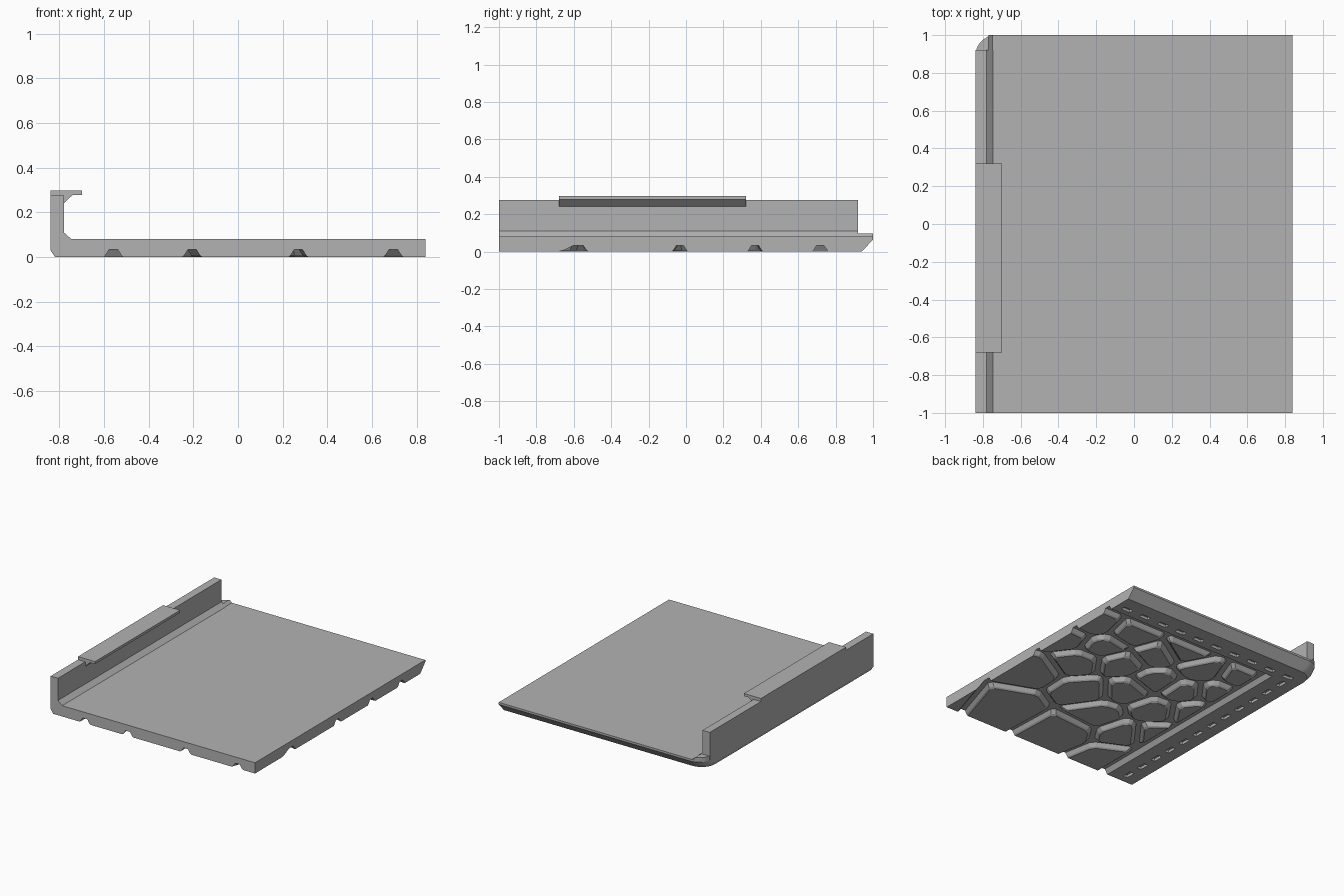
import bpy, bmesh, math
from mathutils import Vector

if "Cube" in bpy.data.objects:
    bpy.data.objects.remove(bpy.data.objects["Cube"])

grey = bpy.data.materials.new("plain_grey")
grey.diffuse_color = (0.45, 0.45, 0.45, 1)
grey.use_nodes = True
grey.node_tree.nodes["Principled BSDF"].inputs["Base Color"].default_value = grey.diffuse_color

FLOOR, TOP = 0.034, 0.08        # groove floor and tray top heights


def finish(name, bm):
    bmesh.ops.recalc_face_normals(bm, faces=bm.faces)
    mesh = bpy.data.meshes.new(name)
    bm.to_mesh(mesh)
    bm.free()
    mesh.materials.append(grey)
    obj = bpy.data.objects.new(name, mesh)
    bpy.context.collection.objects.link(obj)
    return obj


def loft(name, loops):
    """Closed solid through loops of equal point count."""
    bm = bmesh.new()
    rings = [[bm.verts.new(p) for p in loop] for loop in loops]
    for a, b in zip(rings, rings[1:]):
        for i in range(len(a)):
            j = (i + 1) % len(a)
            bm.faces.new((a[i], a[j], b[j], b[i]))
    bm.faces.new(rings[0])
    bm.faces.new(rings[-1])
    return finish(name, bm)


def extrude_y(name, profile, y0, y1):
    return loft(name, [[(x, y, z) for x, z in profile] for y in (y0, y1)])


def corner_arc(z):
    """Rounded back left corner, drawn in by the lower edge chamfers."""
    left = -0.84 + 0.02 * max(0, 1 - z / 0.03)
    back = 1 - 0.06 * max(0, 1 - z / 0.065)
    r = 0.11
    return [(left + r - r * math.cos(t), back - r + r * math.sin(t))
            for t in [math.pi / 2 * i / 10 for i in range(11)]]


# Tray plate
def plate_loop(z):
    arc = corner_arc(z)
    pts = [(arc[0][0], -1)] + arc + [(0.84, arc[-1][1]), (0.84, -1)]
    return [(x, y, z) for x, y in pts]


loft("tray_plate", [plate_loop(z) for z in (FLOOR, 0.065, TOP)])


# Flat L-shaped border under the left and back edges
def border_loop(z, x, y):
    arc = corner_arc(z)
    pts = [(arc[0][0], -1)] + arc + [(0.84, arc[-1][1]), (0.84, y), (x, y), (x, -1)]
    return [(px, py, z) for px, py in pts]


border = loft("border_strip", [border_loop(0, -0.60, 0.76),
                               border_loop(0.030, -0.58, 0.74),
                               border_loop(0.036, -0.575, 0.735)])

# Slots cut in the border
bm = bmesh.new()


def slot(x, y, sx, sy):
    made = bmesh.ops.create_cube(bm, size=1)["verts"]
    for v in made:
        v.co = (x + v.co.x * sx, y + v.co.y * sy, v.co.z * 0.04)


for i in range(10):
    slot(0.75 - i * 0.16, 0.82, 0.075, 0.035)
for i in range(12):
    slot(-0.715, -0.91 + i * 0.148, 0.035, 0.075)
cutter = finish("slot_cutter", bm)
cutter.hide_render = True
cutter.hide_viewport = True
cut = border.modifiers.new("slots", "BOOLEAN")
cut.operation = "DIFFERENCE"
cut.solver = "EXACT"
cut.object = cutter

# Irregular stone-like pads on the underside
seeds = [Vector(p) for p in [
    (0.52, -0.72), (1.0, -0.87), (0, -0.74), (-0.49, -0.83), (0.24, -0.24),
    (-0.03, -0.43), (-0.34, -0.52), (0.70, -0.26), (0.53, 0.03), (0.29, 0.2),
    (0.02, -0.06), (-0.3, -0.15), (-0.06, 0.18), (-0.28, 0.19), (0.79, 0.23),
    (0.53, 0.31), (0.77, 0.5), (0.48, 0.57), (0.17, 0.45), (0.06, 0.62),
    (-0.2, 0.48), (-0.47, 0.58), (-0.47, 0.33), (-0.52, 0.0), (-0.5, -0.4)]]


def clip(poly, mid, n):
    """Keep the part of the polygon behind a line."""
    out = []
    for i, p in enumerate(poly):
        q = poly[(i + 1) % len(poly)]
        a, b = (p - mid).dot(n), (q - mid).dot(n)
        if a <= 0:
            out.append(p)
        if a * b < 0:
            out.append(p.lerp(q, a / (a - b)))
    return out


def cell(seed, gap):
    x0, y1 = -0.557 + gap, 0.717 - gap
    poly = [Vector(p) for p in ((x0, -1), (0.84, -1), (0.84, y1), (x0, y1))]
    for other in seeds:
        if other is not seed:
            n = (other - seed).normalized()
            poly = clip(poly, (seed + other) / 2 - n * gap, n)
    soft = []                       # cut corners away from the tray edges
    for i, p in enumerate(poly):
        if p.x > 0.839 or p.y < -0.999:
            soft.append(p)
        else:
            for q in (poly[i - 1], poly[(i + 1) % len(poly)]):
                soft.append(p + (q - p) * min(0.3, 0.025 / max((q - p).length, 1e-6)))
    return soft


bm = bmesh.new()
for seed in seeds:
    verts = []
    for z, gap in ((0, 0.044), (0.008, 0.034), (0.036, 0.017)):
        verts += [bm.verts.new((p.x, p.y, z)) for p in cell(seed, gap)]
    if len(verts) > 3:
        res = bmesh.ops.convex_hull(bm, input=verts)
        junk = {g for g in res["geom_interior"] + res["geom_unused"]
                if isinstance(g, bmesh.types.BMVert)}
        bmesh.ops.delete(bm, geom=list(junk), context="VERTS")
bmesh.ops.dissolve_limit(bm, angle_limit=0.01, verts=bm.verts, edges=bm.edges)
finish("underside_pads", bm)

# Side wall with sloped foot
extrude_y("side_wall", [(-0.84, 0.07), (-0.84, 0.275), (-0.78, 0.275),
                        (-0.78, 0.11), (-0.745, 0.079), (-0.745, 0.07)], -1, 0.92)


# Low lip continuing the wall foot to the back corner
def lip_loop(z, right):
    arc = [(min(x, right), y) for x, y in corner_arc(0.1)]
    return [(x, y, z) for x, y in [(-0.84, 0.88)] + arc + [(right, 0.88)]]


loft("corner_lip", [lip_loop(0.075, -0.745), lip_loop(0.098, -0.77)])

# Overhanging tab with a sloped bracket
extrude_y("top_tab", [(-0.84, 0.274), (-0.84, 0.298), (-0.70, 0.298), (-0.70, 0.279),
                      (-0.74, 0.279), (-0.781, 0.24), (-0.781, 0.274)], -0.68, 0.32)
